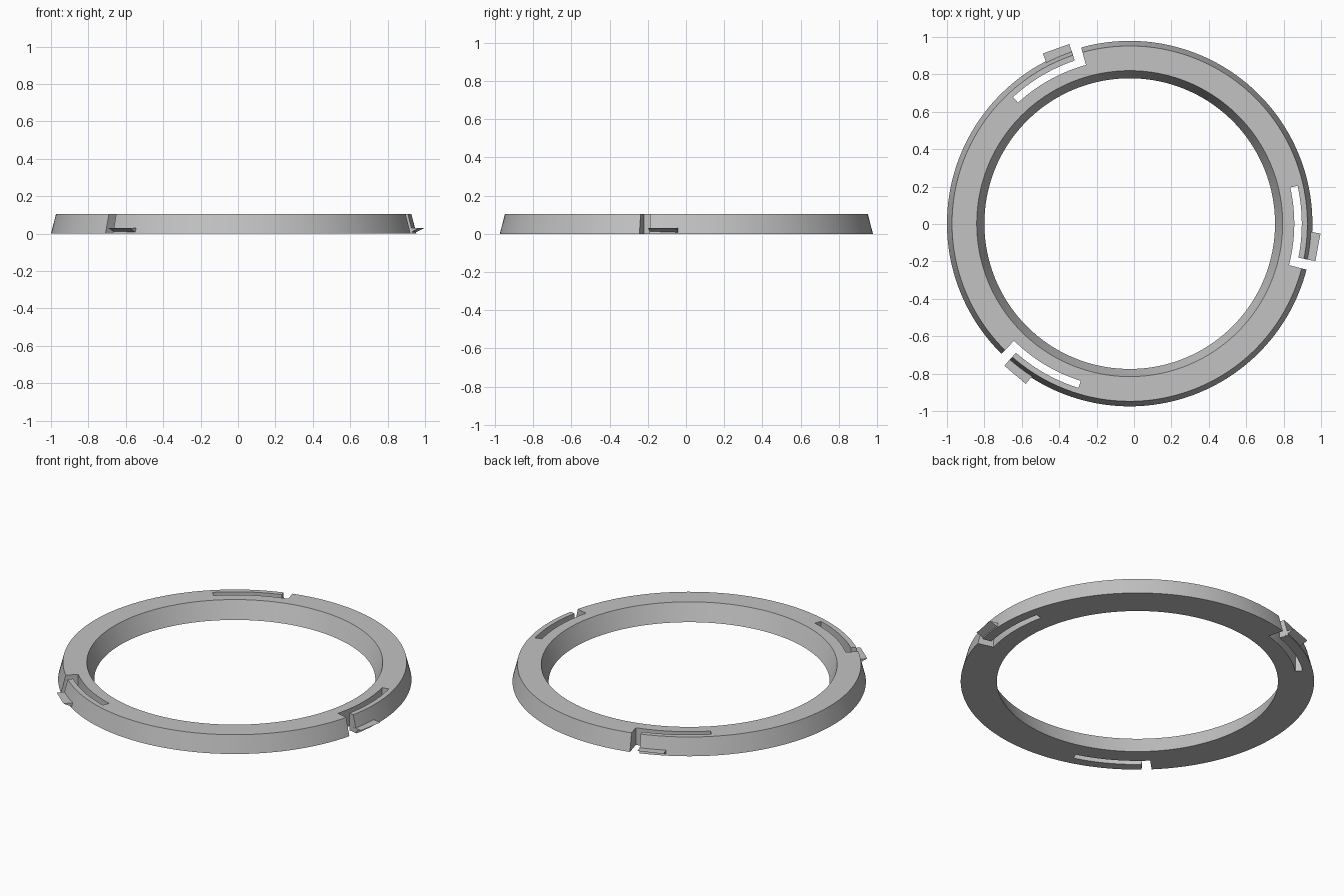
import bpy
import bmesh
from math import cos, sin, radians, pi
from mathutils import Matrix, Vector

CENTRE = Vector((-0.023, 0.002, 0))
HEIGHT = 0.105
SEGMENTS = 192

cube = bpy.data.objects.get("Cube")
if cube:
    bpy.data.objects.remove(cube, do_unlink=True)

grey = bpy.data.materials.new("grey_plastic")
grey.use_nodes = True
grey.diffuse_color = (0.54, 0.54, 0.54, 1)
grey.node_tree.nodes["Principled BSDF"].inputs["Base Color"].default_value = grey.diffuse_color


def finish(name, bm):
    """Turn a bmesh into a centred grey object."""
    bmesh.ops.recalc_face_normals(bm, faces=bm.faces)
    mesh = bpy.data.meshes.new(name)
    bm.to_mesh(mesh)
    bm.free()
    mesh.materials.append(grey)
    obj = bpy.data.objects.new(name, mesh)
    obj.location = CENTRE
    bpy.context.collection.objects.link(obj)
    return obj


def extrude(bm, points, offset):
    """Add a prism made from a flat outline."""
    face = bm.faces.new([bm.verts.new(p) for p in points])
    result = bmesh.ops.extrude_face_region(bm, geom=[face], use_keep_orig=True)
    moved = [v for v in result["geom"] if isinstance(v, bmesh.types.BMVert)]
    bmesh.ops.translate(bm, verts=moved, vec=offset)


def arc(radius, start, end, z, steps=20):
    angles = [radians(start + (end - start) * i / steps) for i in range(steps + 1)]
    return [Vector((radius * cos(a), radius * sin(a), z)) for a in angles]


# Ring with sloping inner and outer walls
bm = bmesh.new()
profile = [(0.777, 0), (0.977, 0), (0.95, HEIGHT), (0.818, HEIGHT)]
loops = []
for i in range(SEGMENTS):
    a = 2 * pi * i / SEGMENTS
    loops.append([bm.verts.new((r * cos(a), r * sin(a), z)) for r, z in profile])
for i, loop in enumerate(loops):
    after = loops[(i + 1) % SEGMENTS]
    for j in range(4):
        k = (j + 1) % 4
        bm.faces.new((loop[j], loop[k], after[k], after[j]))
ring = finish("clip_ring", bm)

# L-shaped slots that free three spring arms
bm = bmesh.new()
for turn in (0, 120, 240):
    outline = arc(0.88, turn - 14.6, turn + 12.7, -0.1)
    outline += arc(0.92, turn + 12.7, turn - 11.4, -0.1)
    outline += arc(1.1, turn - 11.4, turn - 14.6, -0.1, 3)
    extrude(bm, outline, Vector((0, 0, 0.4)))
cutter = finish("slot_cutter", bm)
cutter.hide_render = True

cut = ring.modifiers.new("slots", "BOOLEAN")
cut.operation = "DIFFERENCE"
cut.solver = "EXACT"
cut.object = cutter
bpy.context.view_layer.objects.active = ring
ring.select_set(True)
bpy.ops.object.modifier_apply(modifier=cut.name)
bpy.data.objects.remove(cutter, do_unlink=True)

bpy.ops.object.select_all(action="DESELECT")
ring.select_set(True)
bpy.ops.object.shade_smooth_by_angle(angle=radians(20))

# Wedge catches at the free ends of the arms
tip_a, tip_b = Vector((1.02, -0.053, 0.03)), Vector((0.993, -0.2, 0.03))
along = tip_b - tip_a
inward = along.cross(Vector((0, 0, 1))).normalized() * 0.06
if inward.x > 0:
    inward.negate()
for number, turn in enumerate((0, 120, 240), 1):
    bm = bmesh.new()
    section = [tip_a, tip_a + inward, tip_a + inward - Vector((0, 0, 0.029))]
    extrude(bm, section, along)
    bmesh.ops.rotate(bm, verts=bm.verts, matrix=Matrix.Rotation(radians(turn), 3, "Z"))
    finish(f"arm_catch_{number}", bm)
